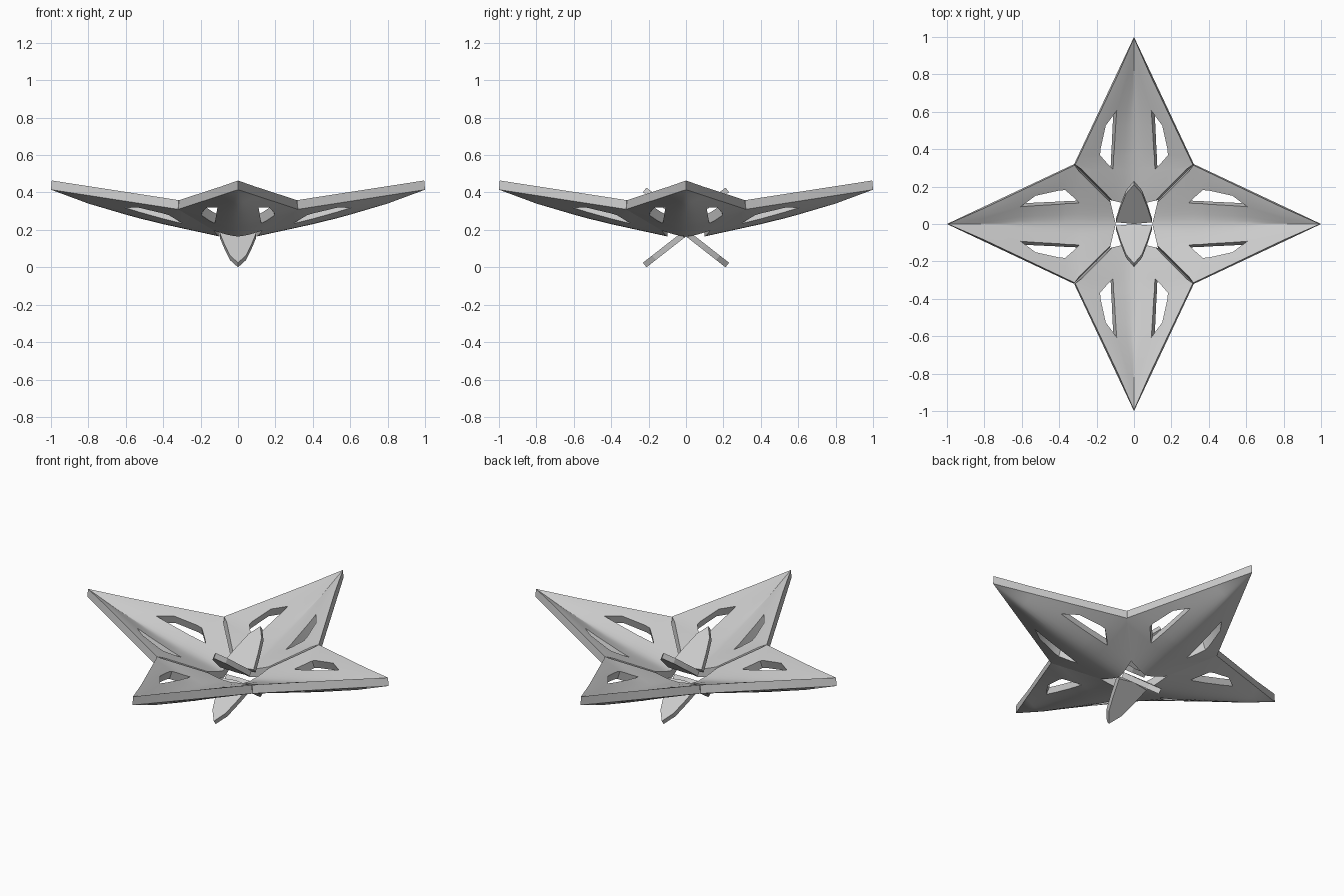
import bpy, bmesh, math
from mathutils import Matrix, Vector

if "Cube" in bpy.data.objects:
    bpy.data.objects.remove(bpy.data.objects["Cube"])

mat = bpy.data.materials.new("light_grey")
mat.diffuse_color = (0.6, 0.6, 0.6, 1)
mat.use_nodes = True
mat.node_tree.nodes["Principled BSDF"].inputs["Base Color"].default_value = mat.diffuse_color


def finish(bm, name):
    bmesh.ops.remove_doubles(bm, verts=bm.verts, dist=0.0005)
    bmesh.ops.recalc_face_normals(bm, faces=bm.faces)
    me = bpy.data.meshes.new(name)
    bm.to_mesh(me)
    bm.free()
    ob = bpy.data.objects.new(name, me)
    bpy.context.collection.objects.link(ob)
    me.materials.append(mat)
    return ob


def lerp_table(tab, x):
    for (x0, z0), (x1, z1) in zip(tab, tab[1:]):
        if x <= x1:
            return z0 + (z1 - z0) * (x - x0) / (x1 - x0)
    return tab[-1][1]


# Petal underside: keel height, rim height and rim half-width along the petal
KEEL = [(0.1, 0.165), (0.2, 0.187), (0.47, 0.246), (0.76, 0.326), (1, 0.415)]
RIM = [(0.1, 0.18), (0.32, 0.31), (1, 0.415)]
WIDTH = [(0.1, 0.1), (0.32, 0.32), (1, 0.0)]
# stations: x, inner window edge, outer window edge (equal = no opening)
STATIONS = [(0.1, 0.075, 0.075), (0.2, 0.112, 0.112),
            (0.295, 0.126, 0.126), (0.32, 0.124, 0.152), (0.37, 0.122, 0.196),
            (0.40, 0.12, 0.196), (0.53, 0.114, 0.168), (0.61, 0.11, 0.11),
            (0.8, 0.05, 0.05), (1, 0, 0)]


def bulge(t, a=0.25):            # rounded keel, straight flanks
    return (math.hypot(t, a) - a) / (math.hypot(1, a) - a)


def surface(x, y):
    w = lerp_table(WIDTH, x)
    t = abs(y) / w if w > 1e-6 else 0
    if x < 0.15:                 # slanted inner end leaves the centre hole
        x += 0.028 * t
        y *= (0.128 / 0.1)
    k = lerp_table(KEEL, x)
    return Vector((x, y, k + (lerp_table(RIM, x) - k) * bulge(t)))


def make_petal(name, angle):
    bm = bmesh.new()
    for side in (1, -1):
        rows = []
        for x, c, d in STATIONS:
            w = lerp_table(WIDTH, x)
            ys = (0, c * 0.25, c * 0.5, c * 0.75, c, d, (d + w) / 2, w)
            rows.append([bm.verts.new(surface(x, side * y)) for y in ys])
        for r0, r1 in zip(rows, rows[1:]):
            for i in (0, 1, 2, 3, 5, 6):       # strip 4 is the open window
                bm.faces.new((r0[i], r1[i], r1[i + 1], r0[i + 1]))
    bmesh.ops.remove_doubles(bm, verts=bm.verts, dist=0.0005)
    bmesh.ops.recalc_face_normals(bm, faces=bm.faces)
    if sum(f.normal.z for f in bm.faces) < 0:
        bmesh.ops.reverse_faces(bm, faces=bm.faces)
    # thicken upward: seams and windows lean inward, outer rim nearly upright
    bm.normal_update()
    up = {}
    for v in list(bm.verts):
        n = v.normal
        on_rim = v.co.x > 0.31 and abs(v.co.y) > lerp_table(WIDTH, v.co.x) - 0.002
        lean = Vector((n.x * 0.012, n.y * (0.016 if on_rim else 0.045), 0.049))
        up[v] = bm.verts.new(v.co + lean)
    for f in list(bm.faces):
        bm.faces.new([up[v] for v in f.verts])
    for e in [e for e in bm.edges if len(e.link_faces) == 1 and e.verts[0] in up]:
        a, b = e.verts
        bm.faces.new((a, b, up[b], up[a]))
    bmesh.ops.transform(bm, matrix=Matrix.Rotation(angle, 4, 'Z'), verts=bm.verts)
    ob = finish(bm, name)
    bpy.ops.object.select_all(action='DESELECT')
    ob.select_set(True)
    bpy.context.view_layer.objects.active = ob
    bpy.ops.object.shade_smooth_by_angle(angle=math.radians(30))


for i, n in enumerate(("right", "back", "left", "front")):
    make_petal(n + "_petal", i * math.pi / 2)

# Crossed leaf blades in the middle: two down, two up
A = math.radians(38)
HALF = [(0.097, 0.012), (0.072, 0.11), (0.043, 0.205)]
OUTLINE = [(0, 0)] + HALF + [(0, 0.268)] + [(-x, u) for x, u in HALF[::-1]]


def make_blade(name, sy, up):
    bm = bmesh.new()
    d = Vector((0, math.cos(A), -math.sin(A)))
    n = Vector((0, math.sin(A), math.cos(A))) * 0.031
    base = [Vector((x, 0, 0.165)) + d * u for x, u in OUTLINE]
    rings = []
    for off in (Vector(), n):
        ring = []
        for p in base:
            q = p + off
            ring.append(bm.verts.new((q.x, q.y * sy, 0.426 - q.z if up else q.z)))
        rings.append(ring)
        bm.faces.new(ring)
    m = len(base)
    for i in range(m):
        j = (i + 1) % m
        bm.faces.new((rings[0][i], rings[0][j], rings[1][j], rings[1][i]))
    finish(bm, name)


for sy, n in ((1, "back"), (-1, "front")):
    make_blade(n + "_lower_blade", sy, False)
    make_blade(n + "_upper_blade", sy, True)
